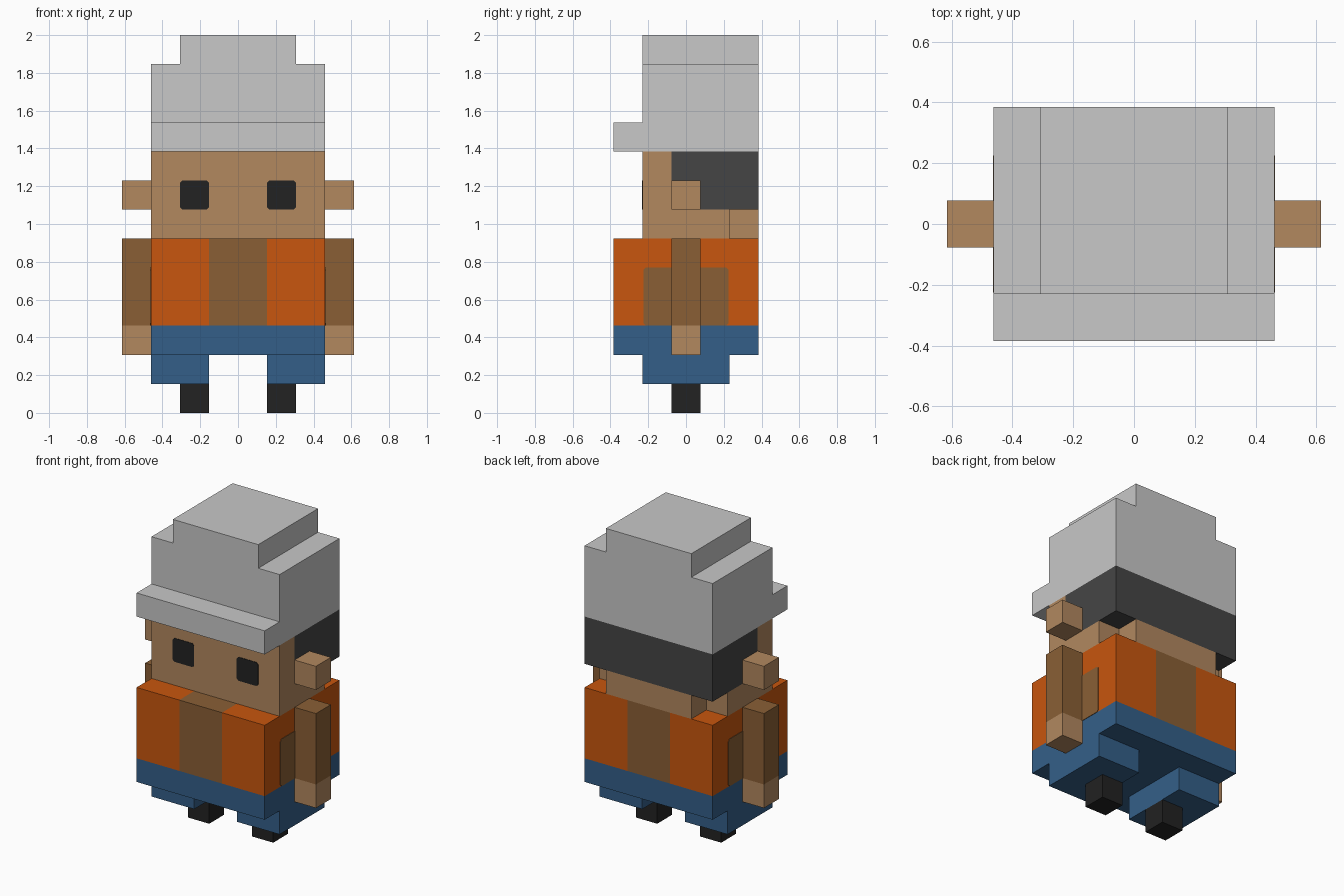
import bpy, bmesh

if "Cube" in bpy.data.objects:
    bpy.data.objects.remove(bpy.data.objects["Cube"])

U = 2 / 13  # the figure sits on a grid of cubes, 13 high


def material(name, rgb):
    def linear(c):
        c /= 255
        return c / 12.92 if c <= 0.04045 else ((c + 0.055) / 1.055) ** 2.4
    m = bpy.data.materials.new(name)
    m.diffuse_color = (*[linear(c) for c in rgb], 1)
    m.use_nodes = True
    m.node_tree.nodes["Principled BSDF"].inputs["Base Color"].default_value = m.diffuse_color
    return m


GREY = material("light grey", (200, 200, 200))
SKIN = material("skin tan", (178, 136, 95))
ORANGE = material("orange", (200, 86, 14))
BROWN = material("brown", (138, 95, 53))
BLUE = material("denim blue", (52, 95, 137))
BLACK = material("black", (34, 34, 34))
HAIR = material("dark grey", (69, 69, 69))


def prism(name, profile, axis, lo, hi, *mats):
    """Extrude a profile along an axis; profile uses the other two axes in order."""
    bm = bmesh.new()
    verts = []
    for a, b in profile:
        p = [a, b]
        p.insert(axis, lo)
        verts.append(bm.verts.new([c * U for c in p]))
    face = bm.faces.new(verts)
    step = [0, 0, 0]
    step[axis] = (hi - lo) * U
    ext = bmesh.ops.extrude_face_region(bm, geom=[face], use_keep_orig=True)
    moved = [g for g in ext["geom"] if isinstance(g, bmesh.types.BMVert)]
    bmesh.ops.translate(bm, verts=moved, vec=step)
    bmesh.ops.recalc_face_normals(bm, faces=bm.faces)
    me = bpy.data.meshes.new(name)
    bm.to_mesh(me)
    bm.free()
    for m in mats:
        me.materials.append(m)
    ob = bpy.data.objects.new(name, me)
    bpy.context.collection.objects.link(ob)
    return ob


def box(name, x, y, z, *mats):
    rect = [(x[0], y[0]), (x[1], y[0]), (x[1], y[1]), (x[0], y[1])]
    return prism(name, rect, 2, z[0], z[1], *mats)


def clipped(a0, a1, b0, b1, c=0.08):
    """Rectangle with small cut corners."""
    return [(a0 + c, b0), (a1 - c, b0), (a1, b0 + c), (a1, b1 - c),
            (a1 - c, b1), (a0 + c, b1), (a0, b1 - c), (a0, b0 + c)]


# Parts that come in pairs
for s, side in ((-1, "left"), (1, "right")):
    def span(a, b):
        return tuple(sorted((s * a, s * b)))
    box(side + "_shoe", span(1, 2), (-.5, .5), (0, 1), BLACK)
    box(side + "_leg", span(1, 3), (-1.5, 1.5), (1, 2), BLUE)
    box(side + "_hand", span(3, 4), (-.5, .5), (2, 3), SKIN)
    box(side + "_sleeve", span(3, 4), (-.5, .5), (3, 6), BROWN)
    box(side + "_ear", span(3, 4), (-.5, .5), (7, 8), SKIN)
    prism(side + "_eye", clipped(*span(1, 2), 7, 8), 1, -1.52, -1.5, BLACK)
    prism(side + "_vest_opening", clipped(-1.46, 1.46, 3, 5), 0, s * 3, s * 3.02, BROWN)

# Trousers and torso, with the shirt stripe cut down the middle
box("hips", (-3, 3), (-2.5, 2.5), (2, 3), BLUE)
torso = box("torso", (-3, 3), (-2.5, 2.5), (3, 6), ORANGE, BROWN)
bm = bmesh.new()
bm.from_mesh(torso.data)
for x in (-1, 1):
    bmesh.ops.bisect_plane(bm, geom=bm.verts[:] + bm.edges[:] + bm.faces[:],
                           plane_co=(x * U, 0, 0), plane_no=(1, 0, 0))
for f in bm.faces:
    f.material_index = int(abs(f.calc_center_median().x) < U)
bm.to_mesh(torso.data)
bm.free()

# Head and hair are stepped side profiles that fit together
prism("head", [(-1.5, 6), (1.5, 6), (1.5, 7), (.5, 7), (.5, 8), (-.5, 8), (-.5, 9), (-1.5, 9)],
      0, -3, 3, SKIN)
prism("hair", [(.5, 7), (2.5, 7), (2.5, 9), (-.5, 9), (-.5, 8), (.5, 8)], 0, -3, 3, HAIR)
box("nape", (-2, 2), (1.5, 2.5), (6, 7), SKIN)

# Cap with stepped crown and front brim
prism("cap_crown", [(-3, 9), (3, 9), (3, 12), (2, 12), (2, 13), (-2, 13), (-2, 12), (-3, 12)],
      1, -1.5, 2.5, GREY)
box("cap_brim", (-3, 3), (-2.5, -1.5), (9, 10), GREY)
